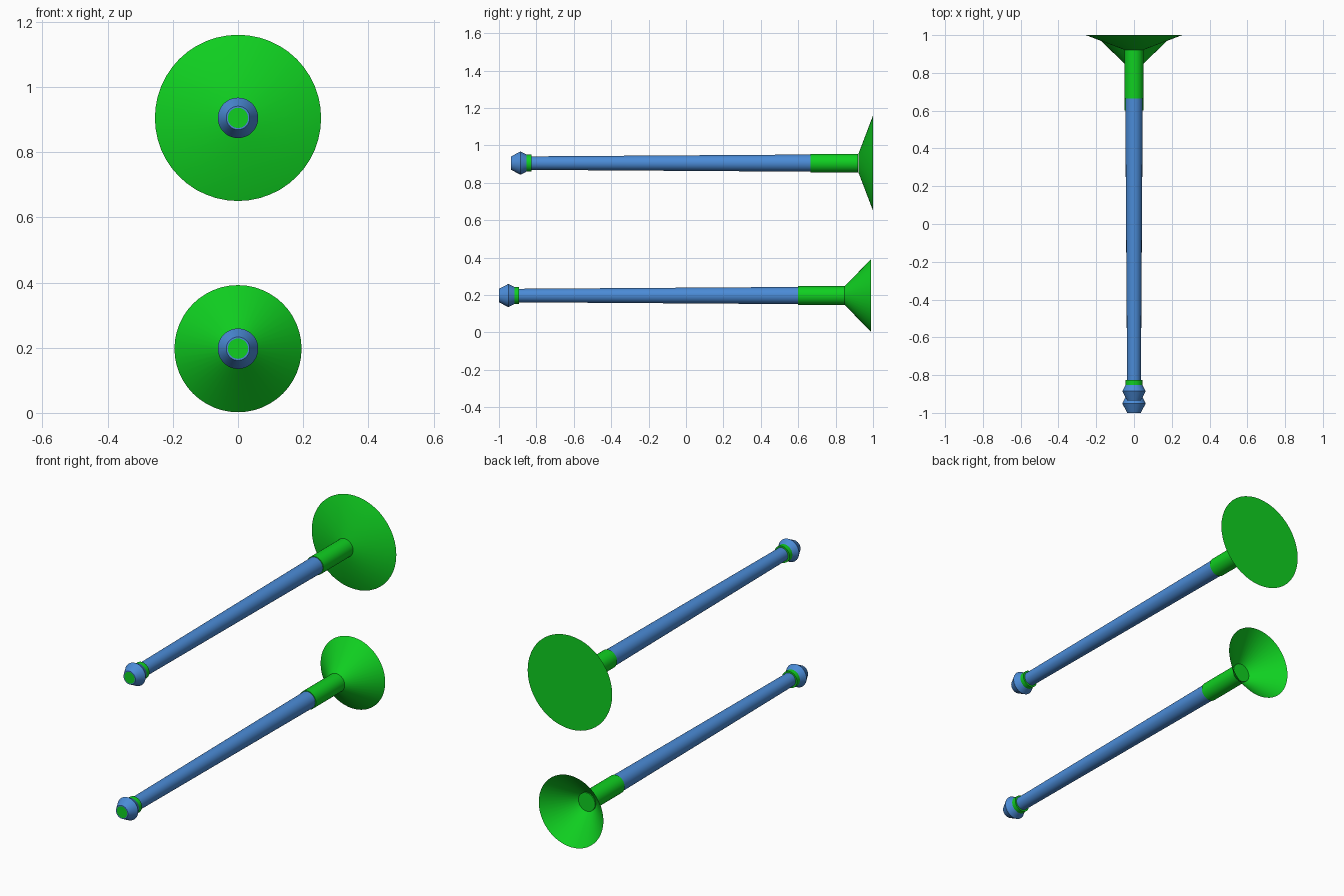
import bpy, math

if "Cube" in bpy.data.objects:
    bpy.data.objects.remove(bpy.data.objects["Cube"])

def material(name, color):
    m = bpy.data.materials.new(name)
    m.diffuse_color = color
    m.use_nodes = True
    m.node_tree.nodes["Principled BSDF"].inputs["Base Color"].default_value = m.diffuse_color
    return m

BLUE = material("blue", (0.07, 0.26, 0.68, 1))
GREEN = material("green", (0.005, 0.63, 0.015, 1))
SIDES = 48

def lathe(name, profile, y0, z0, mat, cap_start=True, cap_end=True):
    """Revolve (y, radius) points around a line parallel to the y axis."""
    verts, faces = [], []
    for y, r in profile:
        for i in range(SIDES):
            a = 2 * math.pi * i / SIDES
            verts.append((r * math.sin(a), y + y0, r * math.cos(a) + z0))
    n = len(profile)
    for k in range(n - 1):
        for i in range(SIDES):
            j = (i + 1) % SIDES
            faces.append((k * SIDES + i, (k + 1) * SIDES + i,
                          (k + 1) * SIDES + j, k * SIDES + j))
    if cap_start:
        faces.append(tuple(range(SIDES)))
    if cap_end:
        faces.append(tuple(reversed(range((n - 1) * SIDES, n * SIDES))))
    mesh = bpy.data.meshes.new(name)
    mesh.from_pydata(verts, [], faces)
    mesh.materials.append(mat)
    obj = bpy.data.objects.new(name, mesh)
    bpy.context.collection.objects.link(obj)
    bpy.ops.object.select_all(action='DESELECT')
    obj.select_set(True)
    bpy.context.view_layer.objects.active = obj
    bpy.ops.object.shade_smooth_by_angle(angle=math.radians(30))
    return obj

def dart(prefix, y0, z0):
    # Tapered shaft
    lathe(prefix + "_shaft", [(0.09, 0.036), (1.60, 0.046)], y0, z0, BLUE)
    # Faceted end knob, its green plug and collar
    lathe(prefix + "_knob", [(0, 0.031), (0, 0.036), (0.05, 0.062), (0.083, 0.045), (0.083, 0.03)],
          y0, z0, BLUE, False, True)
    lathe(prefix + "_plug", [(0, 0.031), (0.04, 0.031)], y0, z0, GREEN)
    lathe(prefix + "_collar", [(0.075, 0.045), (0.108, 0.045)], y0, z0, GREEN)
    # Sleeve that holds the suction cup
    lathe(prefix + "_sleeve", [(1.60, 0.05), (1.855, 0.05)], y0, z0, GREEN)

# Upper dart: cup pressed flat and closed
dart("upper", -0.935, 0.905)
lathe("upper_cup", [(0.922, 0.05), (1.0, 0.255)], 0, 0.905, GREEN)

# Lower dart: open conical cup
dart("lower", -1.0, 0.197)
lathe("lower_cup", [(0.848, 0.05), (0.99, 0.195)], 0, 0.197, GREEN, False, False)
